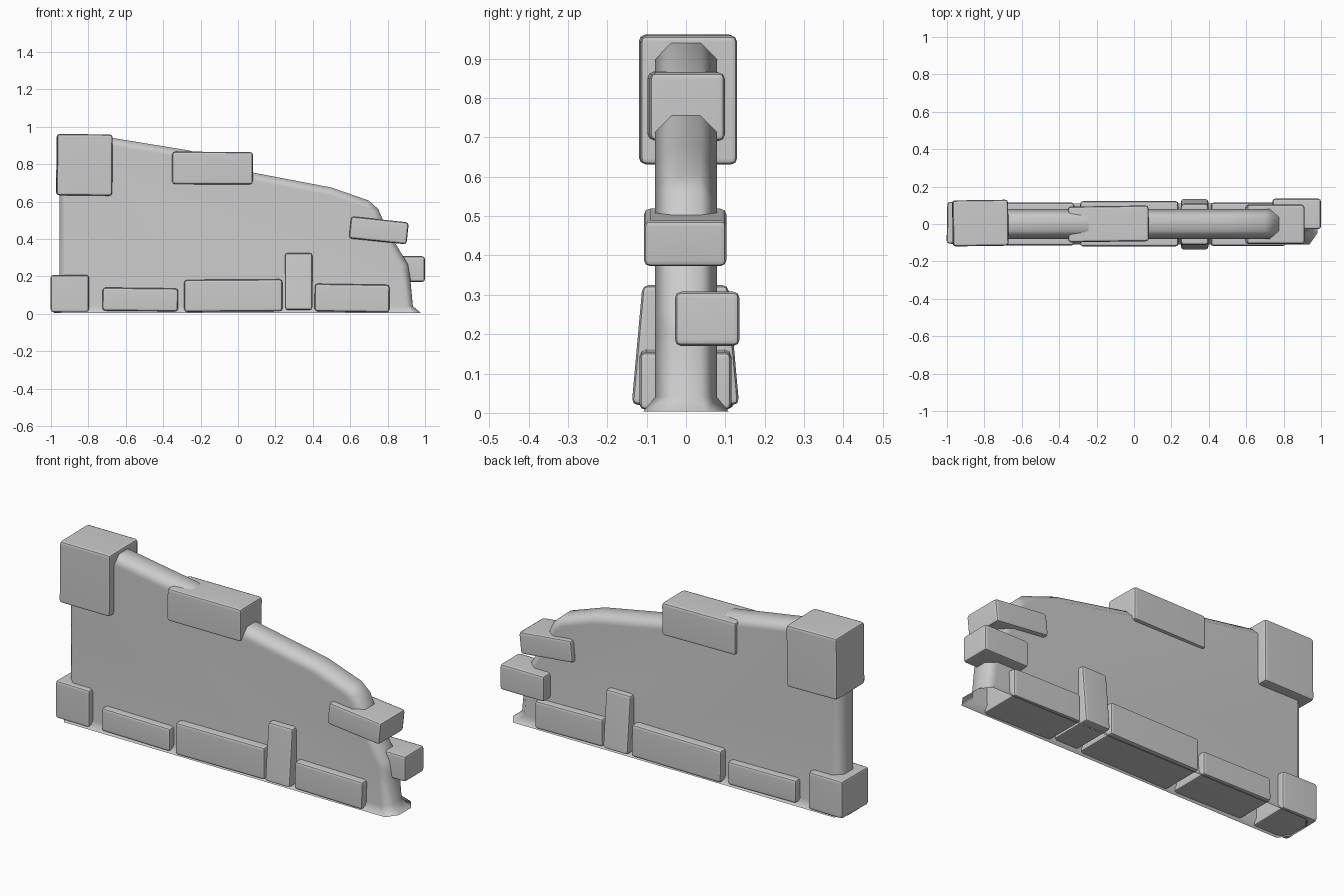
import bpy, bmesh, math
from mathutils import Vector, Matrix

if "Cube" in bpy.data.objects:
    bpy.data.objects.remove(bpy.data.objects["Cube"])


def finish(bm, name, angle, weighted=True):
    bmesh.ops.recalc_face_normals(bm, faces=bm.faces[:])
    me = bpy.data.meshes.new(name)
    bm.to_mesh(me)
    bm.free()
    ob = bpy.data.objects.new(name, me)
    bpy.context.collection.objects.link(ob)
    bpy.ops.object.select_all(action='DESELECT')
    ob.select_set(True)
    bpy.context.view_layer.objects.active = ob
    bpy.ops.object.shade_smooth_by_angle(angle=math.radians(angle))
    if weighted:
        mod = ob.modifiers.new("weighted_normals", 'WEIGHTED_NORMAL')
        mod.keep_sharp = True
    return ob


# Wall: sloping silhouette with chamfered rim and flared, open foot
def wall(path, half, chamfer):
    pts = [Vector(p) for p in path]
    inset = []
    for i, p in enumerate(pts):
        if i in (0, len(pts) - 1):
            inset.append(p + Vector((chamfer if i == 0 else -chamfer, 0)))
            continue
        a = (p - pts[i - 1]).normalized()
        b = (pts[i + 1] - p).normalized()
        n1, n2 = Vector((a.y, -a.x)), Vector((b.y, -b.x))
        n = (n1 + n2).normalized()
        inset.append(p + n * chamfer / n.dot(n1))
    bm = bmesh.new()
    rings = []
    for line, y in ((inset, -half), (pts, chamfer - half), (pts, half - chamfer), (inset, half)):
        rings.append([bm.verts.new((p.x, y, p.y)) for p in line])
    for r, s in zip(rings, rings[1:]):
        for i in range(len(r) - 1):
            bm.faces.new((r[i], r[i + 1], s[i + 1], s[i]))
    bm.faces.new(rings[0])
    bm.faces.new(rings[-1])
    # the flat faces close along the foot, so the boundary is one loop to flare
    edge = [e for e in bm.edges if e.is_boundary]
    out = bmesh.ops.extrude_edge_only(bm, edges=edge)["geom"]
    for v in out:
        if isinstance(v, bmesh.types.BMVert):
            v.co.x += math.copysign(0.045 if v.co.x > 0 else 0.03, v.co.x)
            v.co.y *= 1.38
            v.co.z = 0.003
    return finish(bm, "wall", 50)


wall([(-0.955, 0.04), (-0.955, 0.5), (-0.955, 0.93), (-0.67, 0.94), (-0.26, 0.873),
      (-0.1, 0.815), (0.08, 0.755), (0.5, 0.675), (0.70, 0.605), (0.75, 0.56),
      (0.78, 0.49), (0.845, 0.37), (0.908, 0.265), (0.92, 0.2), (0.935, 0.04)], 0.079, 0.042)


# Stone blocks: bevelled boxes, optionally tilted, turned and narrowed upward
def block(name, x, y, z, tilt=0, turn=0, taper=1.0):
    bm = bmesh.new()
    bmesh.ops.create_cube(bm, size=1)
    size = Vector((x[1] - x[0], y[1] - y[0], z[1] - z[0]))
    mid = Vector((sum(x), sum(y), sum(z))) / 2
    for v in bm.verts:
        v.co = v.co * size
        if v.co.z > 0:
            v.co.y *= taper
    bmesh.ops.bevel(bm, geom=bm.edges[:], offset=0.016, segments=2,
                    profile=0.5, affect='EDGES')
    rot = Matrix.Rotation(math.radians(turn), 4, 'Z') @ Matrix.Rotation(math.radians(tilt), 4, 'Y')
    bm.transform(Matrix.Translation(mid) @ rot)
    finish(bm, name, 40)


block("top_corner_stone", (-0.97, -0.673), (-0.118, 0.128), (0.632, 0.96), 0.5, 0.8)
block("bottom_corner_stone", (-1.0, -0.795), (-0.107, 0.117), (0.008, 0.208), 0, -1)
block("base_stone_1", (-0.725, -0.32), (-0.115, 0.115), (0.014, 0.138), 0.7)
block("base_stone_2", (-0.288, 0.238), (-0.12, 0.122), (0.012, 0.183), -0.4)
block("upright_stone", (0.25, 0.398), (-0.138, 0.135), (0.02, 0.325), 0, 0, 0.8)
block("base_stone_3", (0.41, 0.81), (-0.118, 0.115), (0.01, 0.158), 0.9)
block("slope_stone", (0.598, 0.908), (-0.107, 0.103), (0.387, 0.505), 6)
block("end_stone", (0.74, 1.0), (-0.028, 0.136), (0.17, 0.308))
block("ridge_stone", (-0.353, 0.079), (-0.095, 0.096), (0.692, 0.866), 0.3, 0.8)
